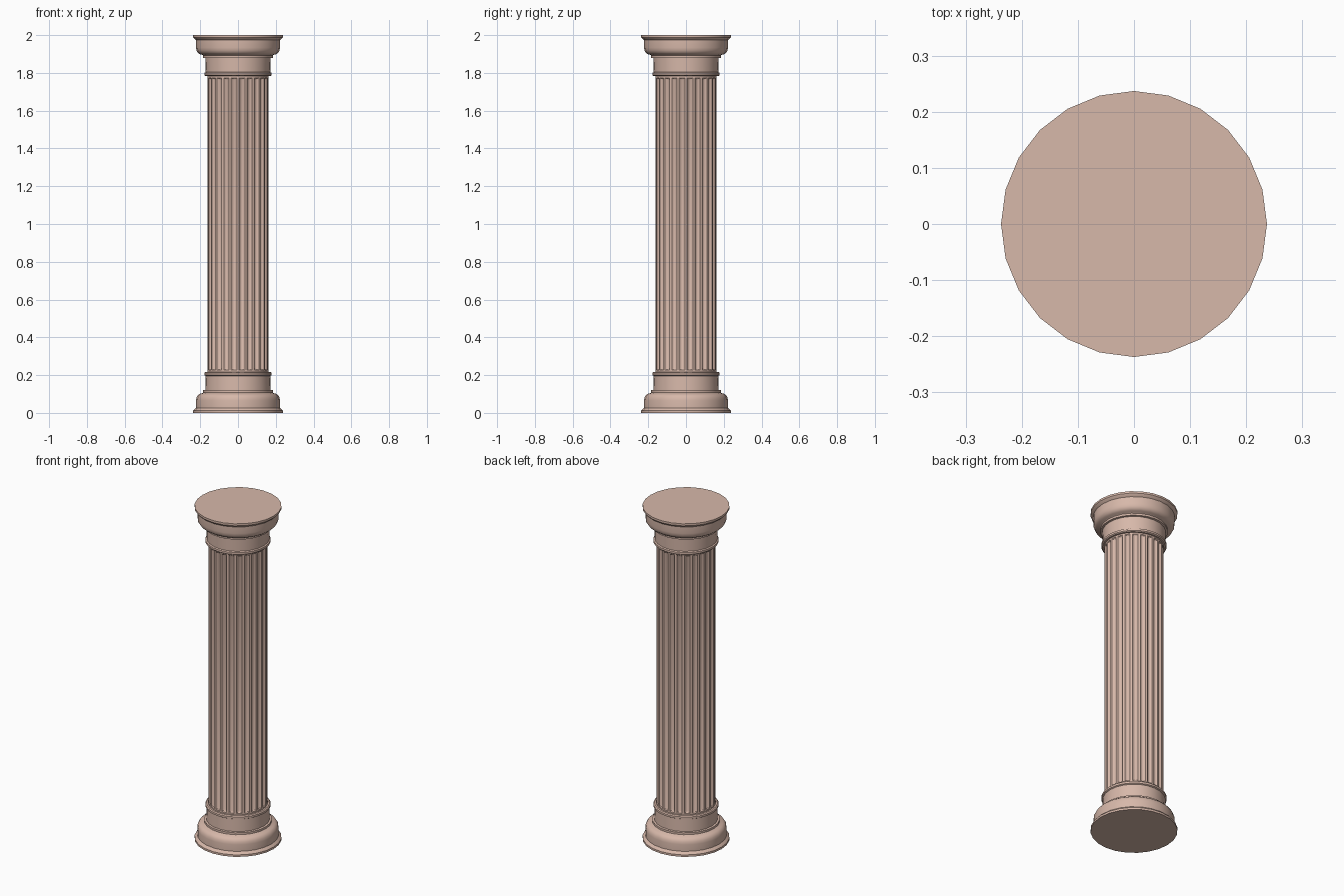
import bpy
import bmesh
from math import cos, sin, pi, radians

if "Cube" in bpy.data.objects:
    bpy.data.objects.remove(bpy.data.objects["Cube"])

SIDES = 24
HEIGHT = 2.0

stone = bpy.data.materials.new("pink_stone")
stone.use_nodes = True
STONE = (0.68, 0.48, 0.40, 1)
stone.diffuse_color = STONE
stone.node_tree.nodes["Principled BSDF"].inputs["Base Color"].default_value = STONE


def loft(name, rings):
    """Bridge rings of equal point count and close both ends."""
    bm = bmesh.new()
    loops = [[bm.verts.new(p) for p in ring] for ring in rings]
    for low, high in zip(loops, loops[1:]):
        for i in range(len(low)):
            j = (i + 1) % len(low)
            bm.faces.new((low[i], low[j], high[j], high[i]))
    bm.faces.new(loops[0])
    bm.faces.new(loops[-1])
    bmesh.ops.recalc_face_normals(bm, faces=bm.faces)
    mesh = bpy.data.meshes.new(name)
    bm.to_mesh(mesh)
    bm.free()
    mesh.materials.append(stone)
    obj = bpy.data.objects.new(name, mesh)
    bpy.context.collection.objects.link(obj)
    bpy.ops.object.select_all(action='DESELECT')
    obj.select_set(True)
    bpy.context.view_layer.objects.active = obj
    bpy.ops.object.shade_smooth_by_angle(angle=radians(30))
    return obj


def circle(r, z):
    return [(r * cos(2 * pi * i / SIDES), r * sin(2 * pi * i / SIDES), z)
            for i in range(SIDES)]


# Moulding profile: plinth, rounded torus, neck and astragal (radius, height)
profile = [(0.237, 0), (0.237, 0.012), (0.232, 0.018), (0.222, 0.026), (0.222, 0.066)]
profile += [(0.19 + 0.032 * cos(a), 0.068 + 0.036 * sin(a))
            for a in (pi / 8, pi / 4, 3 * pi / 8, pi / 2)]
profile += [(0.184, 0.108), (0.184, 0.12), (0.173, 0.122), (0.171, 0.196),
            (0.178, 0.2), (0.178, 0.212), (0.172, 0.217), (0.158, 0.218)]

loft("base", [circle(r, z) for r, z in profile])
loft("capital", [circle(r, HEIGHT - z) for r, z in profile])


# Fluted shaft: each side has a flat fillet and a scooped channel
R = 0.162
DEPTH = 0.012
STEPS = 6


def shaft_ring(z, scoop):
    ring = []
    for i in range(SIDES):
        for k in range(STEPS + 1):
            t = k / STEPS
            a = 2 * pi * (i + 0.5 + 0.7 * (t - 0.5)) / SIDES
            r = R - scoop * sin(pi * t) ** 0.7
            ring.append((r * cos(a), r * sin(a), z))
    return ring


ends = [(0.205, 0), (0.226, 0), (0.23, 0.6 * DEPTH), (0.238, DEPTH)]
rings = ends + [(HEIGHT - z, d) for z, d in reversed(ends)]
loft("fluted_shaft", [shaft_ring(z, d) for z, d in rings])
